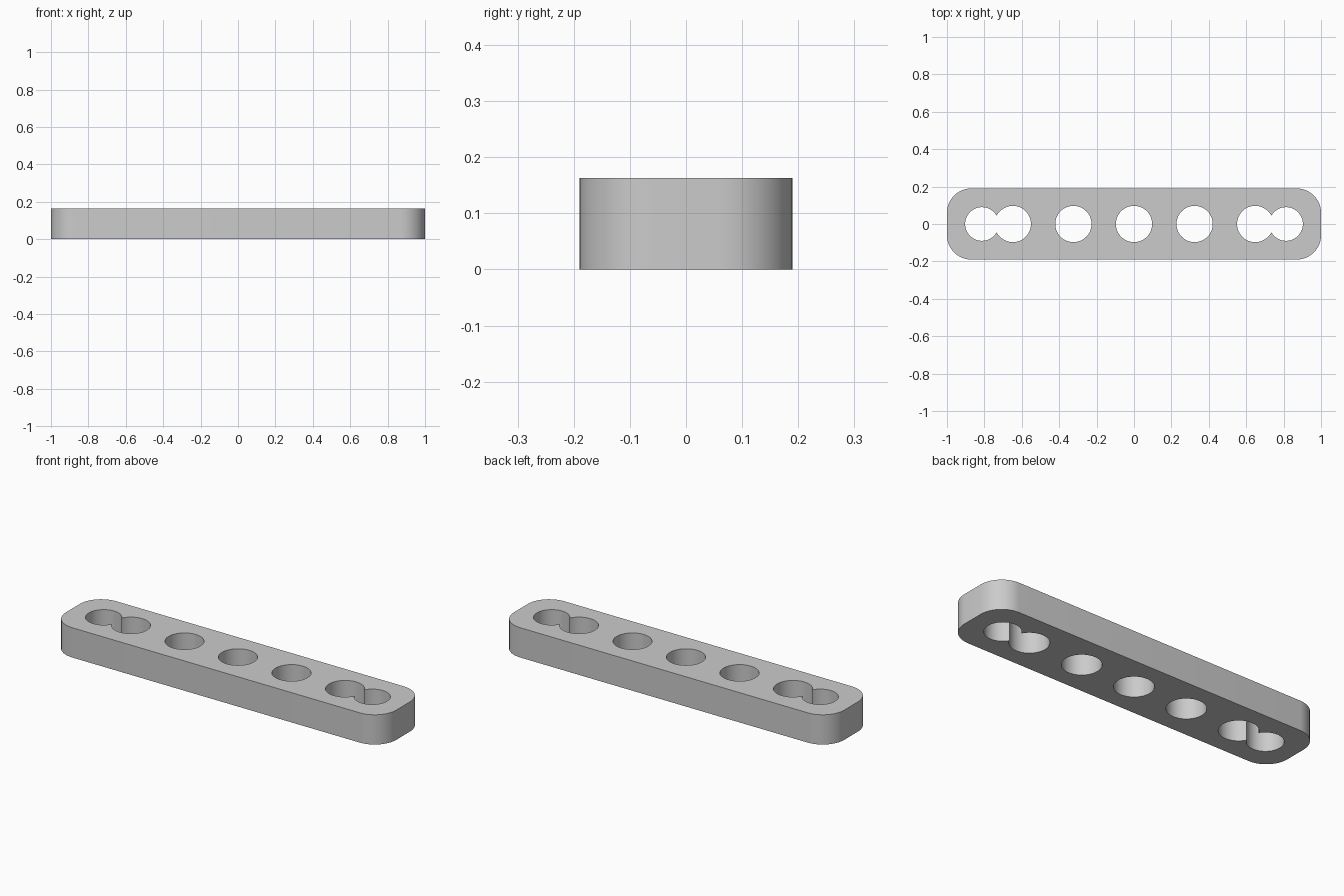
import bpy
import bmesh
import math
from mathutils import Matrix

LENGTH, WIDTH, HEIGHT = 2.0, 0.38, 0.163
CORNER = 0.13
HOLE_R, END_R = 0.097, 0.09
PITCH, END_X = 0.324, 0.813

cube = bpy.data.objects.get("Cube")
if cube:
    bpy.data.objects.remove(cube, do_unlink=True)


def make_object(name, bm):
    mesh = bpy.data.meshes.new(name)
    bm.to_mesh(mesh)
    bm.free()
    obj = bpy.data.objects.new(name, mesh)
    bpy.context.collection.objects.link(obj)
    return obj


# Grey material
grey = bpy.data.materials.new("light grey")
grey.use_nodes = True
colour = (0.6, 0.6, 0.6, 1)
grey.diffuse_color = colour
grey.node_tree.nodes["Principled BSDF"].inputs["Base Color"].default_value = colour

# Beam: a block with rounded vertical corners
bm = bmesh.new()
bmesh.ops.create_cube(bm, size=1)
bmesh.ops.scale(bm, vec=(LENGTH, WIDTH, HEIGHT), verts=bm.verts)
bmesh.ops.translate(bm, vec=(0, 0, HEIGHT / 2), verts=bm.verts)
uprights = [e for e in bm.edges
            if abs(e.verts[0].co.z - e.verts[1].co.z) > HEIGHT / 2]
bmesh.ops.bevel(bm, geom=uprights, offset=CORNER, segments=12,
                profile=0.5, affect='EDGES')
beam = make_object("beam", bm)
beam.data.materials.append(grey)

# Through holes: five on an even pitch, plus a smaller one merging at each end
holes = [(i * PITCH, HOLE_R) for i in range(-2, 3)]
holes += [(side * END_X, END_R) for side in (-1, 1)]

bpy.context.view_layer.objects.active = beam
beam.select_set(True)
for x, radius in holes:
    bm = bmesh.new()
    bmesh.ops.create_cone(bm, cap_ends=True, segments=48, radius1=radius,
                          radius2=radius, depth=HEIGHT * 2,
                          matrix=Matrix.Translation((x, 0, HEIGHT / 2)))
    cutter = make_object("hole_cutter", bm)
    cutter.data.materials.append(grey)
    cutter.hide_render = True
    cut = beam.modifiers.new("hole", 'BOOLEAN')
    cut.operation = 'DIFFERENCE'
    cut.solver = 'EXACT'
    cut.object = cutter
    bpy.ops.object.modifier_apply(modifier=cut.name)
    bpy.data.objects.remove(cutter, do_unlink=True)

# Smooth curved walls, crisp rims
bpy.ops.object.shade_smooth_by_angle(angle=math.radians(30))
